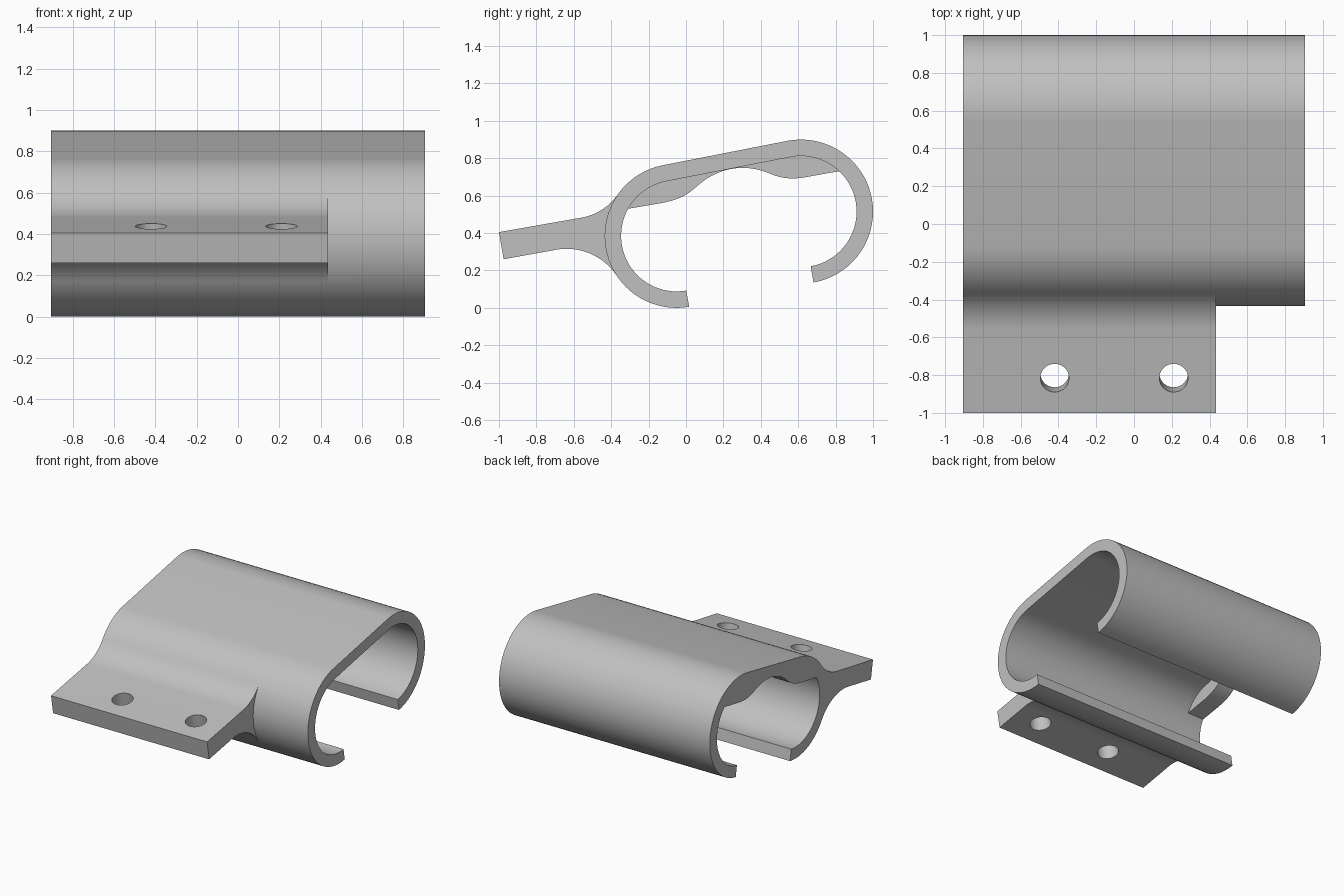
import bpy, bmesh
from math import radians, cos, sin
from mathutils import Vector
from mathutils.geometry import interpolate_bezier

cube = bpy.data.objects.get("Cube")
if cube:
    bpy.data.objects.remove(cube, do_unlink=True)

# One plain grey for the whole clip
grey = bpy.data.materials.new("plain grey")
grey.use_nodes = True
colour = (0.53, 0.53, 0.53, 1)
grey.diffuse_color = colour
grey.node_tree.nodes["Principled BSDF"].inputs["Base Color"].default_value = colour

FRONT, BACK = (-0.05, 0.385), (0.615, 0.515)   # centres of the two hooks (y, z)
OUTER, INNER, MIDDLE = 0.385, 0.297, 0.34      # radii of the wall
X_MIN, X_MAX = -0.904, 0.904
TILT = 10


def polar(centre, radius, degrees):
    a = radians(degrees)
    return (centre[0] + radius * cos(a), centre[1] + radius * sin(a))


def arc(centre, radius, start, end, steps=36):
    return [polar(centre, radius, start + (end - start) * i / steps) for i in range(steps + 1)]


def bezier(*points):
    return [tuple(p) for p in interpolate_bezier(*[Vector(p) for p in points], 14)]


def finish(name, bm):
    bmesh.ops.recalc_face_normals(bm, faces=bm.faces)
    mesh = bpy.data.meshes.new(name)
    bm.to_mesh(mesh)
    bm.free()
    mesh.materials.append(grey)
    obj = bpy.data.objects.new(name, mesh)
    bpy.context.collection.objects.link(obj)
    return obj


def extrude(name, profile, x0, x1):
    bm = bmesh.new()
    face = bm.faces.new([bm.verts.new((x0, y, z)) for y, z in profile])
    moved = bmesh.ops.extrude_face_region(bm, geom=[face], use_keep_orig=True)["geom"]
    bmesh.ops.translate(bm, vec=(x1 - x0, 0, 0),
                        verts=[v for v in moved if isinstance(v, bmesh.types.BMVert)])
    return finish(name, bm)


def combine(target, other, operation):
    mod = target.modifiers.new(operation.lower(), "BOOLEAN")
    mod.operation, mod.solver, mod.object = operation, "EXACT", other
    bpy.context.view_layer.update()
    result = bpy.data.meshes.new_from_object(
        target.evaluated_get(bpy.context.evaluated_depsgraph_get()))
    target.modifiers.clear()
    target.data = result
    bpy.data.objects.remove(other, do_unlink=True)


# Open clip shell: two half-round hooks joined by a sloping top
top = 90 + TILT
shell = (arc(FRONT, OUTER, top + 180, top) + arc(BACK, OUTER, top, top - 180)
         + arc(BACK, INNER, top - 180, top) + arc(FRONT, INNER, top, top + 180))
clip = extrude("clip_body", shell, X_MIN, X_MAX)

# Mounting tab, flared into the front hook with a fillet above and below
upper, lower, r_up, r_low = 145, 213.5, 0.30, 0.32
tab_profile = ([(-0.975, 0.26)]
               + arc(polar(FRONT, OUTER + r_low, lower), r_low, top, lower - 180, 18)
               + arc(FRONT, MIDDLE, lower, upper, 14)
               + arc(polar(FRONT, OUTER + r_up, upper), r_up, upper - 180, top - 180, 18)
               + [(-1.0, 0.405)])
tab = extrude("mounting_tab", tab_profile, X_MIN, 0.435)

# End rib under the top, with a wavy lower edge
rib_profile = ([(-0.31, 0.53)]
               + bezier((-0.15, 0.557), (-0.06, 0.573), (-0.01, 0.59), (0.05, 0.643))
               + bezier((0.05, 0.643), (0.17, 0.755), (0.31, 0.77), (0.43, 0.725))[1:]
               + bezier((0.43, 0.725), (0.50, 0.695), (0.55, 0.685), (0.63, 0.697))[1:]
               + [(0.82, 0.731)]
               + arc(BACK, MIDDLE, 46, top, 14) + arc(FRONT, MIDDLE, top, 151, 14))
rib = extrude("end_rib", rib_profile, X_MIN, X_MIN + 0.14)

combine(clip, tab, "UNION")
combine(clip, rib, "UNION")

# Two screw holes, square to the tab
for x in (-0.42, 0.21):
    bm = bmesh.new()
    bmesh.ops.create_cone(bm, cap_ends=True, segments=40, radius1=0.076, radius2=0.076, depth=0.4)
    hole = finish("hole_cutter", bm)
    hole.hide_render = True
    hole.rotation_euler.x = radians(TILT)
    hole.location = (x, -0.803, 0.369)
    combine(clip, hole, "DIFFERENCE")

bpy.ops.object.select_all(action="DESELECT")
clip.select_set(True)
bpy.context.view_layer.objects.active = clip
bpy.ops.object.shade_smooth_by_angle(angle=radians(30))
